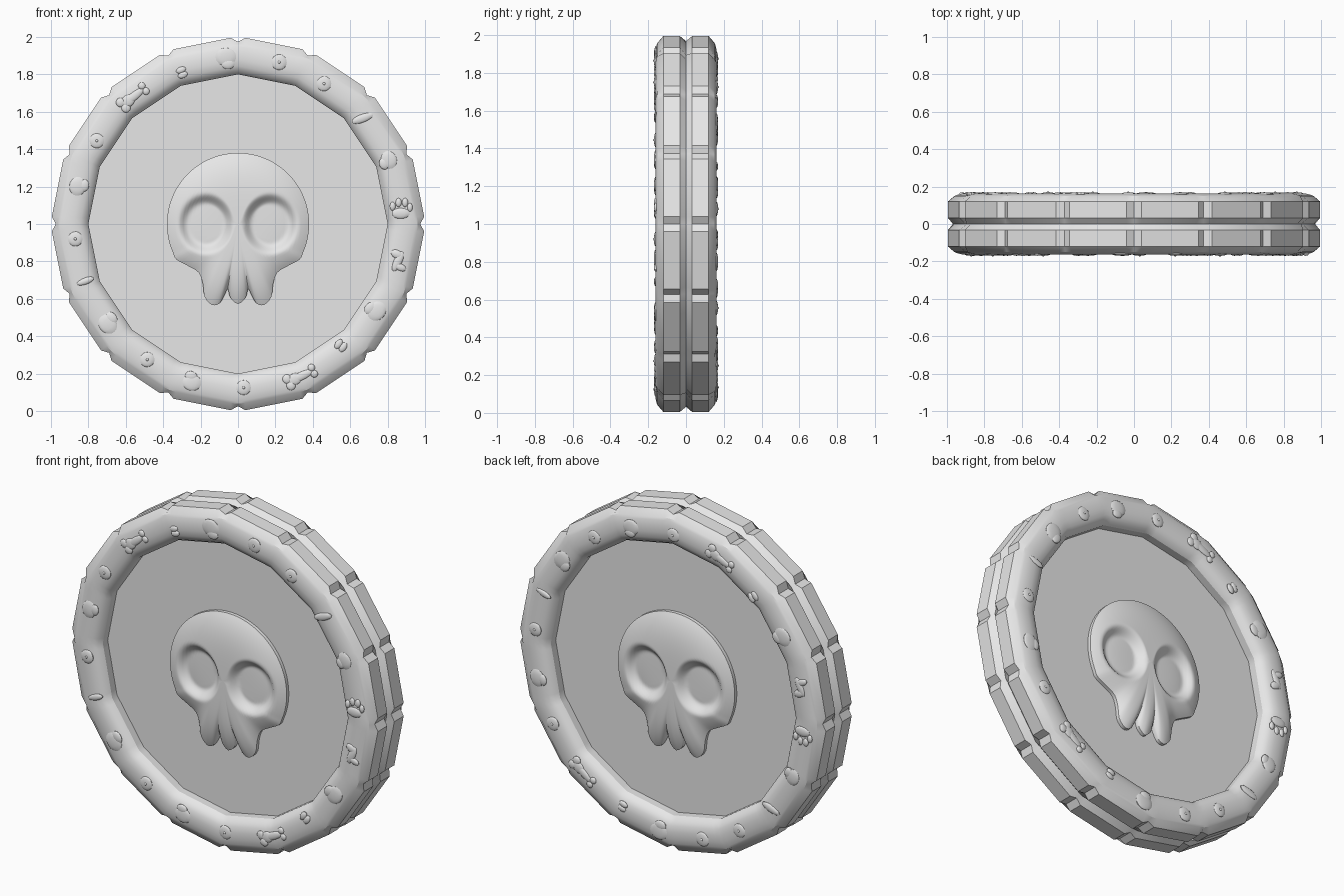
import bpy, bmesh, math
from mathutils import Matrix, Vector

if "Cube" in bpy.data.objects:
    bpy.data.objects.remove(bpy.data.objects["Cube"], do_unlink=True)

SIDES = 16
STEP = 2 * math.pi / SIDES
FACE_Y = 0.07       # depth of the recessed field
MID = Vector((0, 0, 1))

stone = bpy.data.materials.new("pale_grey")
stone.use_nodes = True
GREY = (0.8, 0.8, 0.8, 1)
stone.diffuse_color = GREY
stone.node_tree.nodes["Principled BSDF"].inputs["Base Color"].default_value = GREY


def finish(bm, name, angle=30):
    bmesh.ops.recalc_face_normals(bm, faces=bm.faces)
    mesh = bpy.data.meshes.new(name)
    bm.to_mesh(mesh)
    bm.free()
    mesh.materials.append(stone)
    obj = bpy.data.objects.new(name, mesh)
    bpy.context.collection.objects.link(obj)
    bpy.ops.object.select_all(action="DESELECT")
    obj.select_set(True)
    bpy.context.view_layer.objects.active = obj
    bpy.ops.object.shade_smooth_by_angle(angle=math.radians(angle))
    return obj


def bridge(bm, a, b, closed=True):
    n = len(a)
    for i in range(n if closed else n - 1):
        j = (i + 1) % n
        bm.faces.new((a[i], a[j], b[j], b[i]))


# Rim: one half profile (radius, depth, radius at the corner notch), mirrored
def make_rim():
    half = [(0.80, FACE_Y - 0.01, 0.80), (0.80, 0.115, 0.80), (0.815, 0.14, 0.815),
            (0.845, 0.157, 0.845), (0.88, 0.162, 0.88), (0.92, 0.162, 0.92),
            (0.95, 0.155, 0.95), (0.965, 0.15, 0.96), (1.003, 0.12, 0.974),
            (1.003, 0.033, 0.974)]
    profile = half + [(0.968, 0, 0.968)] + [(r, -y, c) for r, y, c in reversed(half)]
    notch = 0.039
    edge = math.cos(STEP / 2) / math.cos(STEP / 2 - notch)
    bm = bmesh.new()
    rings = []
    for k in range(SIDES):
        for offset in (-notch, 0, notch):
            a = k * STEP + offset
            ring = []
            for r, y, corner in profile:
                rad = r * edge if offset else corner
                ring.append(bm.verts.new((rad * math.sin(a), -y, 1 + rad * math.cos(a))))
            rings.append(ring)
    for i, ring in enumerate(rings):
        bridge(bm, ring, rings[(i + 1) % len(rings)])
    finish(bm, "rim")


# Recessed field filling the rim
def make_field():
    bm = bmesh.new()
    turn = Matrix.Translation(MID) @ Matrix.Rotation(math.pi / 2, 4, "X")
    bmesh.ops.create_cone(bm, cap_ends=True, segments=SIDES, radius1=0.805,
                          radius2=0.805, depth=2 * FACE_Y, matrix=turn)
    finish(bm, "recessed_field")


# Skull outline: round cranium, then cheek, jaw and teeth down to the centre line
def skull_outline():
    pts = [(0.38 * math.sin(math.radians(a)), 0.38 * math.cos(math.radians(a)))
           for a in range(0, 121, 6)]
    pts += [(0.265, -0.225), (0.21, -0.26), (0.188, -0.32), (0.178, -0.39),
            (0.14, -0.432), (0.1, -0.425), (0.072, -0.38), (0.055, -0.348),
            (0.04, -0.395), (0, -0.427)]
    pts += [(-x, z) for x, z in reversed(pts[1:-1])]
    pts = [Vector(p) for p in pts]
    smooth = []
    n = len(pts)
    for i in range(n):
        p, q, r, s = (pts[(i + k) % n] for k in (-1, 0, 1, 2))
        for t in (0, 0.33, 0.67):
            smooth.append(0.5 * (2 * q + (r - p) * t + (2 * p - 5 * q + 4 * r - s) * t * t
                                 + (3 * q - p - 3 * r + s) * t ** 3))
    return smooth


def skull_height(x, z, t):
    h = 0.09 + 0.05 * (1 - t ** 4)
    d = math.hypot((abs(x) - 0.172) / 0.145, z / 0.16)
    k = min(1, max(0, (1.05 - d) / 0.4))
    return h - 0.045 * k * k * (3 - 2 * k)


def make_skull(name, side):
    outline = skull_outline()
    bm = bmesh.new()
    rows = 26
    rings = []
    for i in range(1, rows + 1):
        t = i / rows
        rings.append([bm.verts.new((p.x * t, side * skull_height(p.x * t, p.y * t, t), 1 + p.y * t))
                      for p in outline])
    rings.append([bm.verts.new((p.x, side * (FACE_Y - 0.01), 1 + p.y)) for p in outline])
    for a, b in zip(rings, rings[1:]):
        bridge(bm, a, b)
    centre = bm.verts.new((0, side * skull_height(0, 0, 0), 1))
    first = rings[0]
    for i, v in enumerate(first):
        bm.faces.new((centre, v, first[(i + 1) % len(first)]))
    bm.faces.new(rings[-1])
    finish(bm, name, 40)


# Rim charms: each kind is a few flattened pebbles (x, z, half width, half height)
KINDS = {
    "bead": [(0, 0, 1, 1), (0, 0, 0.25, 0.25)],
    "skull": [(0, 0.15, 1, 0.85), (0.2, -0.5, 0.65, 0.5)],
    "nut": [(0, 0.45, 0.9, 0.55), (0, -0.45, 0.9, 0.55)],
    "leaf": [(0, 0, 1, 0.36)],
    "bone": [(0, 0, 0.85, 0.25), (-0.8, 0.2, 0.28, 0.28), (-0.75, -0.25, 0.28, 0.28),
             (0.8, 0.2, 0.22, 0.22), (0.8, -0.2, 0.22, 0.22), (-0.4, 0, 0.45, 0.35)],
    "paw": [(0, -0.4, 0.85, 0.5), (-0.75, 0.25, 0.28, 0.4), (-0.2, 0.6, 0.28, 0.42),
            (0.4, 0.6, 0.28, 0.42), (0.85, 0.15, 0.25, 0.4)],
    "horn": [(0, 0, 0.35, 0.9), (-0.3, 0.5, 0.55, 0.35), (0.35, -0.35, 0.55, 0.3)],
}
# Placement: x, height from centre, size, turn in degrees
CHARMS = {
    "bead": [(-0.755, 0.445, 0.04, 0), (-0.87, -0.08, 0.04, 0), (-0.485, -0.725, 0.04, 0),
             (0.03, -0.875, 0.04, 0), (0.46, 0.75, 0.04, 0), (0.22, 0.865, 0.042, 0)],
    "skull": [(-0.065, 0.885, 0.057, 0), (-0.85, 0.2, 0.052, 80), (-0.69, -0.53, 0.056, 130),
              (-0.245, -0.84, 0.052, 170), (0.735, -0.46, 0.056, 230), (0.8, 0.34, 0.05, 290)],
    "nut": [(-0.3, 0.81, 0.031, 20), (0.55, -0.65, 0.033, 55)],
    "leaf": [(0.665, 0.565, 0.062, 20), (-0.815, -0.305, 0.05, 20)],
    "bone": [(-0.56, 0.68, 0.09, 38), (0.335, -0.815, 0.09, 25)],
    "paw": [(0.87, 0.08, 0.058, 0)],
    "horn": [(0.855, -0.2, 0.065, -25)],
}


def make_charms(name, flip):
    bm = bmesh.new()
    for kind, places in CHARMS.items():
        for x, z, size, turn in places:
            frame = (Matrix.Translation((x, -0.16, z))
                     @ Matrix.Rotation(-math.radians(turn), 4, "Y"))
            for px, pz, w, h in KINDS[kind]:
                raised = 0.014 if kind == "bead" and w < 0.5 else 0.01
                shape = (Matrix.Translation((px * size, 0, pz * size))
                         @ Matrix.Diagonal((w * size, raised, h * size, 1)))
                bmesh.ops.create_uvsphere(bm, u_segments=14, v_segments=8, radius=1,
                                          matrix=frame @ shape)
    # The back set is the front set inverted through the centre
    for v in bm.verts:
        v.co = MID + v.co * flip
    finish(bm, name, 50)


make_rim()
make_field()
for label, sign in (("front", 1), ("back", -1)):
    make_skull(label + "_skull", -sign)
    make_charms(label + "_rim_charms", sign)
